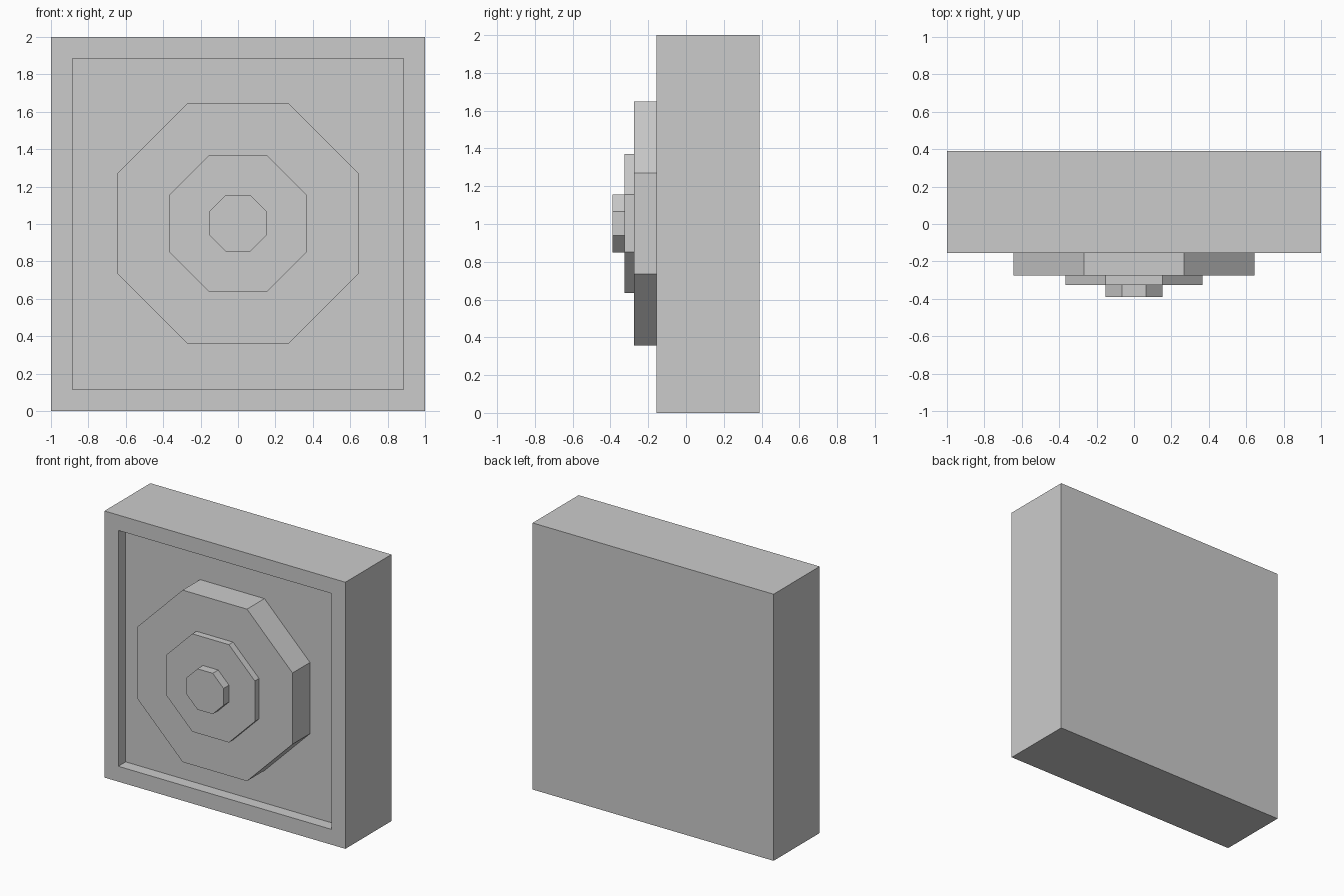
import bpy, bmesh, math
from mathutils import Matrix, Vector

if "Cube" in bpy.data.objects:
    bpy.data.objects.remove(bpy.data.objects["Cube"])

grey = bpy.data.materials.new("light_grey")
grey.diffuse_color = (0.6, 0.6, 0.6, 1)
grey.use_nodes = True
grey.node_tree.nodes["Principled BSDF"].inputs["Base Color"].default_value = grey.diffuse_color

CENTRE_Z = 1.003
FLOOR_Y = -0.068


def finish(bm, name):
    bmesh.ops.recalc_face_normals(bm, faces=bm.faces)
    mesh = bpy.data.meshes.new(name)
    bm.to_mesh(mesh)
    bm.free()
    mesh.materials.append(grey)
    obj = bpy.data.objects.new(name, mesh)
    bpy.context.collection.objects.link(obj)
    return obj


def octagon_step(name, apothem, y_back, y_front):
    # Octagonal prism along y with flat sides facing x and z
    bm = bmesh.new()
    radius = apothem / math.cos(math.pi / 8)
    ring = []
    for i in range(8):
        a = math.pi / 8 + i * math.pi / 4
        ring.append(bm.verts.new((radius * math.cos(a), y_back,
                                  CENTRE_Z + radius * math.sin(a))))
    base = bm.faces.new(ring)
    # Extrude forward, leaving the back open where it sits on the part behind
    res = bmesh.ops.extrude_face_region(bm, geom=[base])
    moved = [g for g in res["geom"] if isinstance(g, bmesh.types.BMVert)]
    bmesh.ops.translate(bm, verts=moved, vec=(0, y_front - y_back, 0))
    if base.is_valid:
        bmesh.ops.delete(bm, geom=[base], context='FACES_ONLY')
    obj = finish(bm, name)
    # Make sure the front cap points to -y
    if max(obj.data.polygons, key=lambda p: p.area * abs(p.normal.y)).normal.y > 0:
        obj.data.flip_normals()
    return obj


# Square block with a recessed front panel
bm = bmesh.new()
bmesh.ops.create_cube(bm, size=1, matrix=Matrix.Translation((0, 0.1175, 1))
                      @ Matrix.Diagonal((2, 0.545, 2, 1)))
bm.normal_update()
front = min(bm.faces, key=lambda f: f.normal.y)
bmesh.ops.inset_region(bm, faces=[front], thickness=0.163)
res = bmesh.ops.extrude_face_region(bm, geom=[front])
for v in [g for g in res["geom"] if isinstance(g, bmesh.types.BMVert)]:
    v.co.y = FLOOR_Y
if front.is_valid:
    bmesh.ops.delete(bm, geom=[front], context='FACES_ONLY')
finish(bm, "block")

# Three stacked octagonal steps
octagon_step("large_step", 0.645, FLOOR_Y, -0.275)
octagon_step("middle_step", 0.367, -0.275, -0.325)
octagon_step("small_step", 0.153, -0.325, -0.39)
